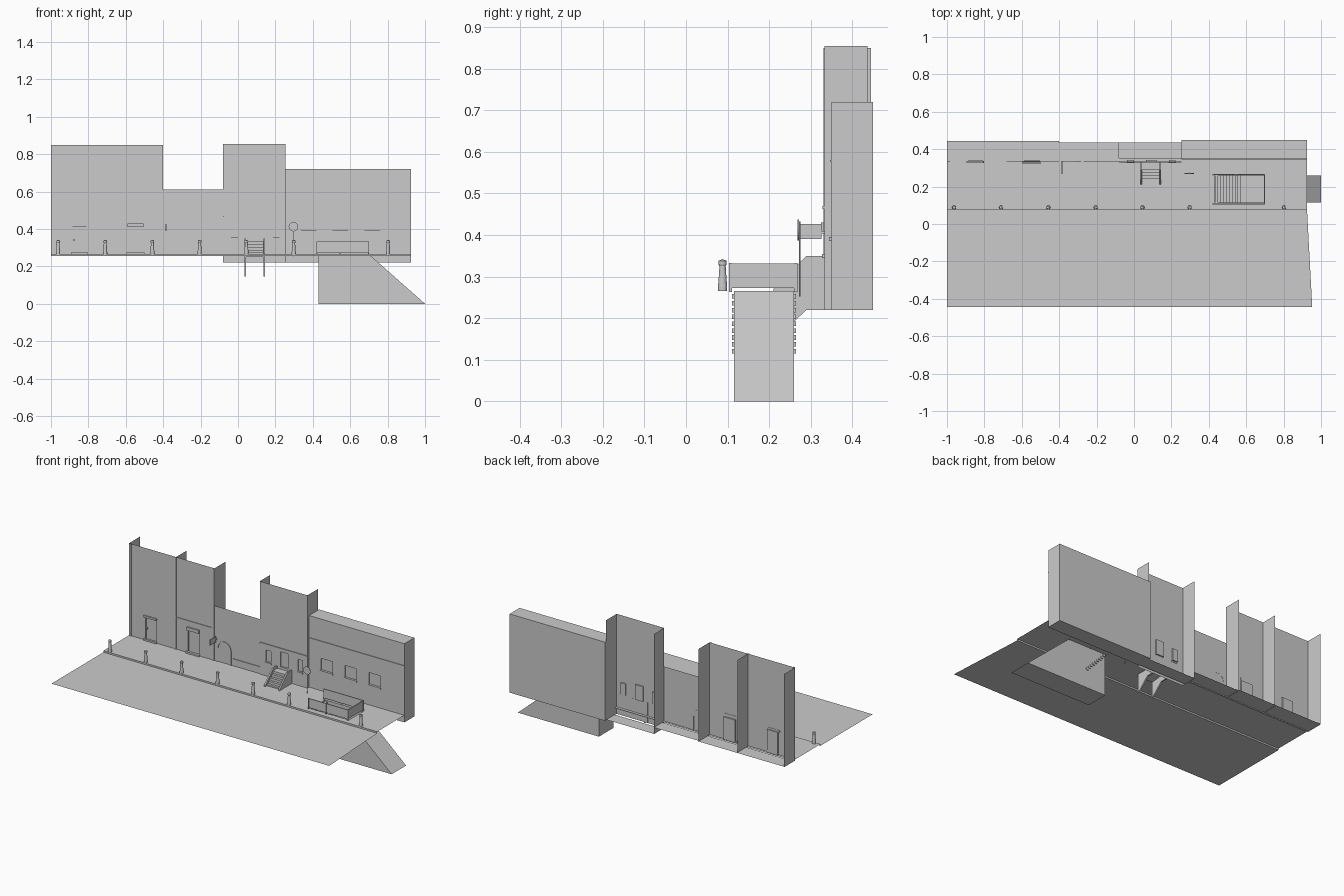
import bpy, bmesh, math

if "Cube" in bpy.data.objects:
    bpy.data.objects.remove(bpy.data.objects["Cube"])


def make(name, verts, faces, fix=False):
    bm = bmesh.new()
    vs = [bm.verts.new(v) for v in verts]
    for f in faces:
        bm.faces.new([vs[i] for i in f])
    bmesh.ops.remove_doubles(bm, verts=bm.verts, dist=1e-5)
    if fix:
        bmesh.ops.recalc_face_normals(bm, faces=bm.faces)
    me = bpy.data.meshes.new(name)
    bm.to_mesh(me)
    bm.free()
    ob = bpy.data.objects.new(name, me)
    bpy.context.collection.objects.link(ob)
    return ob


def prism(name, pts, axis, a, b):
    """Extrude a 2D outline along x ((y,z) points) or y ((x,z) points)."""
    put = (lambda p, t: (t, p[0], p[1])) if axis == 'x' else (lambda p, t: (p[0], t, p[1]))
    n = len(pts)
    verts = [put(p, a) for p in pts] + [put(p, b) for p in pts]
    faces = [list(range(n)), list(range(n, 2 * n))]
    faces += [(i, (i + 1) % n, n + (i + 1) % n, n + i) for i in range(n)]
    return make(name, verts, faces, True)


def box(name, x0, x1, y0, y1, z0, z1):
    return prism(name, [(y0, z0), (y1, z0), (y1, z1), (y0, z1)], 'x', x0, x1)


def sheet(name, u, v, holes, put, depth=0):
    """Flat sheet with rectangular holes, each backed by a recess if depth is set."""
    us = sorted({*u, *[h[0] for h in holes], *[h[1] for h in holes]})
    vs = sorted({*v, *[h[2] for h in holes], *[h[3] for h in holes]})
    verts, faces = [], []

    def quad(*p):
        faces.append(range(len(verts), len(verts) + 4))
        verts.extend(put(*q) for q in p)
    for a, b in zip(us, us[1:]):
        for c, d in zip(vs, vs[1:]):
            m, n = (a + b) / 2, (c + d) / 2
            if not any(h[0] < m < h[1] and h[2] < n < h[3] for h in holes):
                quad((a, c, 0), (b, c, 0), (b, d, 0), (a, d, 0))
    if depth:
        for a, b, c, d in holes:
            k = [(a, c), (b, c), (b, d), (a, d)]
            quad(*[(*p, depth) for p in k])
            for i in range(4):
                p, q = k[i], k[(i + 1) % 4]
                quad((*p, 0), (*p, depth), (*q, depth), (*q, 0))
    return make(name, verts, faces)


def facade(name, x0, x1, z0, z1, y, holes):
    return sheet(name, (x0, x1), (z0, z1), holes, lambda a, b, d: (a, y + d, b), 0.008)


def side(name, x, y0, y1, z0, z1):
    return make(name, [(x, y0, z0), (x, y1, z0), (x, y1, z1), (x, y0, z1)], [(0, 1, 2, 3)])


# Street, kerb and pavement with the stairwell opening
make("road", [(-1, -.445, .255), (.953, -.445, .255), (.925, .077, .255), (-1, .077, .255)], [(0, 1, 2, 3)])
make("kerb", [(-1, .077, .255), (.925, .077, .255), (.925, .077, .265), (-1, .077, .265)], [(0, 1, 2, 3)])
flat = lambda z: (lambda a, b, d: (a, b, z))
sheet("pavement", (-1, .925), (.077, .352), [(.43, .7, .115, .26)], flat(.265))
sheet("left_floor", (-1, -.4), (.352, .445), [], flat(.262))
sheet("middle_floor", (-.4, -.08), (.352, .437), [], flat(.262))
sheet("tall_floor", (-.08, .255), (.352, .437), [], flat(.222))

# Facades with recessed doors and windows
facade("left_facade", -1, -.67, .258, .85, .335, [(-.885, -.81, .265, .41)])
facade("left_inner_facade", -.67, -.4, .258, .85, .335, [(-.585, -.505, .265, .408)])
facade("middle_facade", -.4, -.08, .258, .612, .337, [])
tall_windows = [(-.038, 0), (.188, .222)]
facade("tall_facade", -.08, .255, .22, .855, .333,
       [(a, b, .355, .43) for a, b in tall_windows] + [(.065, .12, .35, .445)])
windows = [(.337 + .169 * i, .42 + .169 * i) for i in range(3)]
facade("right_facade", .255, .925, .22, .72, .35, [(a, b, .395, .47) for a, b in windows])

# Party walls behind the facades, and closed right-hand block
for x, z0, z1, y1 in [(-1, .258, .85, .445), (-.67, .258, .85, .44), (-.4, .258, .85, .445),
                      (-.08, .22, .855, .437), (.255, .22, .855, .437)]:
    side("party_wall", x, .333, y1, z0, z1)
side("right_end_wall", .925, .35, .45, .22, .72)
side("right_inner_wall", .2555, .35, .45, .22, .72)
sheet("right_roof", (.255, .925), (.35, .45), [], flat(.72))
sheet("right_underside", (.255, .925), (.35, .45), [], flat(.22))
sheet("right_back", (.255, .925), (.22, .72), [], lambda a, b, d: (a, .45, b))

# Mouldings, pilasters, sills and lintels
box("right_moulding", .255, .925, .346, .35, .577, .581)
box("tall_moulding", -.08, .255, .328, .333, .463, .47)
box("left_moulding", -.67, -.415, .331, .335, .466, .47)
box("middle_moulding", -.27, -.08, .333, .337, .307, .311)
for x in (-.992, -.675, -.408):
    box("pilaster", x - .007, x + .007, .331, .335, .265, .85)
for a, b in windows:
    box("window_sill", a - .003, b + .003, .344, .352, .385, .395)
for a, b in tall_windows:
    box("tall_sill", a - .003, b + .003, .327, .335, .345, .354)
box("door_canopy", -.895, -.805, .327, .337, .41, .422)
box("door_canopy", -.59, -.505, .325, .337, .41, .43)
box("door_step", -.893, -.803, .325, .337, .265, .275)
box("door_step", -.595, -.5, .322, .337, .265, .275)
box("door_handle", -.88, -.873, .332, .343, .335, .345)

# Arched doorway trim
cx, cz = -.333, .352
arc = lambda r: [(cx + r * math.cos(math.pi * i / 10), cz + r * math.sin(math.pi * i / 10)) for i in range(11)]
outer = [(cx + .05, .265)] + arc(.05) + [(cx - .05, .265)]
inner = [(cx + .042, .265)] + arc(.042) + [(cx - .042, .265)]
prism("arch_trim", outer + inner[::-1], 'y', .333, .338)

# Projecting blade sign
box("blade_sign", -.388, -.382, .268, .326, .39, .426)
box("sign_bracket", -.387, -.383, .326, .337, .404, .41)

# Round sign on a post
bpy.ops.mesh.primitive_cylinder_add(vertices=24, radius=.025, depth=.004, location=(.296, .27, .412),
                                    rotation=(math.pi / 2, 0, 0))
bpy.context.object.name = "round_sign"
bpy.ops.mesh.primitive_cylinder_add(vertices=8, radius=.002, depth=.18, location=(.296, .274, .342))
bpy.context.object.name = "sign_post"

# Entrance stoop with sloping side panels
stringer = [(.335, .35), (.29, .35), (.21, .27), (.21, .145), (.29, .22), (.335, .22)]
for x in (.035, .136):
    prism("stoop_side", stringer, 'x', x, x + .009)
steps = [(.333, .262), (.333, .335), (.288, .335)]
for i in range(5):
    y, z = .288 - .0155 * i, .335 - .0155 * i
    steps += [(y, z - .0155), (y - .0155, z - .0155)]
prism("stoop_steps", steps + [(.2105, .25), (.22, .25)], 'x', .044, .136)

# Underground stairwell shell, open at the top
p = [(.43, .265), (.43, 0), (1, 0), (.7, .265)]
make("stairwell", [(x, .115, z) for x, z in p] + [(x, .26, z) for x, z in p],
     [(0, 1, 2, 3), (7, 6, 5, 4), (0, 4, 5, 1), (1, 5, 6, 2), (2, 6, 7, 3)])
for i in range(9):
    x, z = .432 + .0155 * i, .258 - .0165 * i
    box("stair_step", x, x + .0165, .111, .265, z - .011, z)

# Railing on three sides of the stairwell
for y in (.107, .264):
    box("railing_panel", .425, .697, y - .001, y + .001, .273, .329)
    box("railing_top", .42, .7, y - .003, y + .003, .327, .332)
    for x in (.422, .545, .697):
        box("railing_post", x - .003, x + .003, y - .004, y + .004, .263, .333)
box("railing_end_panel", .696, .698, .107, .264, .273, .329)
box("railing_end_top", .694, .7, .107, .264, .327, .332)

# Row of turned bollards along the kerb
profile = [(0, .265), (.011, .265), (.011, .275), (.0085, .308), (.0075, .325), (.0095, .329), (.0095, .338), (0, .342)]
for bx in (-.962, -.71, -.458, -.205, .045, .298, .803):
    n = 12
    verts = [(bx + r * math.cos(2 * math.pi * k / n), .088 + r * math.sin(2 * math.pi * k / n), z)
             for r, z in profile[1:-1] for k in range(n)] + [(bx, .088, .342)]
    rings = len(profile) - 2
    faces = [(j * n + k, j * n + (k + 1) % n, (j + 1) * n + (k + 1) % n, (j + 1) * n + k)
             for j in range(rings - 1) for k in range(n)]
    faces += [((rings - 1) * n + k, (rings - 1) * n + (k + 1) % n, rings * n) for k in range(n)]
    make("bollard", verts, faces + [range(n - 1, -1, -1)])
